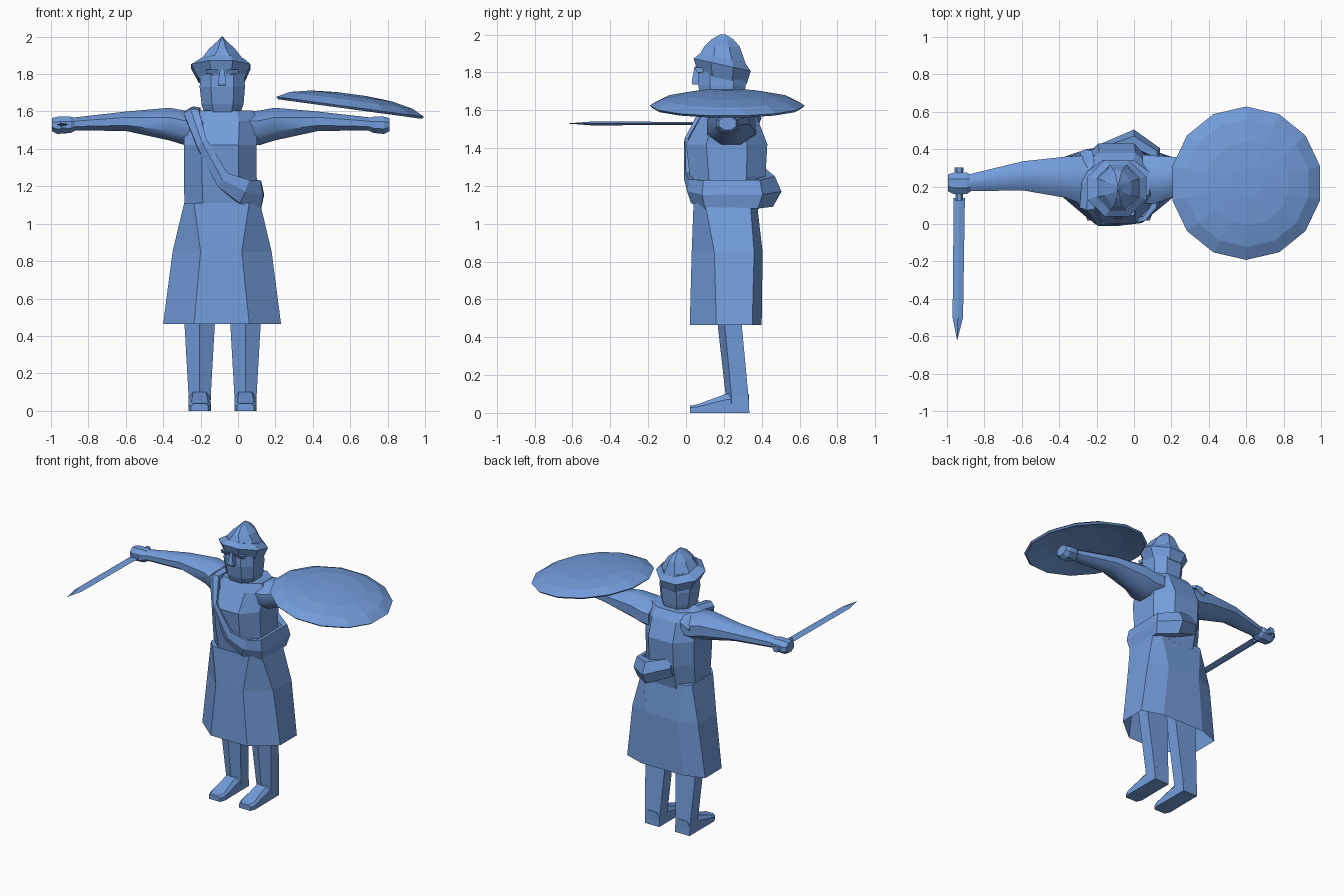
import bpy, bmesh, math
from mathutils import Vector

CX = -0.085  # body centre line
blue = bpy.data.materials.new("blue")
blue.diffuse_color = (0.17, 0.335, 0.71, 1)


def loft(name, rings, cap_start=True, cap_end=True, smooth=False):
    """Skin a list of equal-length point rings."""
    bm = bmesh.new()
    loops = [[bm.verts.new(p) for p in r] for r in rings]
    n = len(loops[0])
    for a, b in zip(loops, loops[1:]):
        for i in range(n):
            j = (i + 1) % n
            bm.faces.new((a[i], a[j], b[j], b[i]))
    if cap_start:
        bm.faces.new(loops[0][::-1])
    if cap_end:
        bm.faces.new(loops[-1])
    bmesh.ops.recalc_face_normals(bm, faces=bm.faces)
    me = bpy.data.meshes.new(name)
    bm.to_mesh(me)
    bm.free()
    me.materials.append(blue)
    ob = bpy.data.objects.new(name, me)
    bpy.context.collection.objects.link(ob)
    if smooth:
        bpy.ops.object.select_all(action='DESELECT')
        ob.select_set(True)
        bpy.context.view_layer.objects.active = ob
        bpy.ops.object.shade_smooth_by_angle(angle=math.radians(50))
    return ob


def octa(z, x0, x1, y0, y1, cx=0.25, cy=0.25):
    """Chamfered rectangle at height z; cx, cy are the chamfer fractions."""
    a, b = (x1 - x0) * cx, (y1 - y0) * cy
    return [(x0 + a, y0, z), (x1 - a, y0, z), (x1, y0 + b, z), (x1, y1 - b, z),
            (x1 - a, y1, z), (x0 + a, y1, z), (x0, y1 - b, z), (x0, y0 + b, z)]


def box(z, x0, x1, y0, y1):
    return [(x0, y0, z), (x1, y0, z), (x1, y1, z), (x0, y1, z)]


# Torso
loft("torso", [octa(1.07, -0.285, 0.11, 0.05, 0.38),
               octa(1.25, -0.29, 0.10, 0.02, 0.42),
               octa(1.42, -0.29, 0.10, 0.00, 0.43),
               octa(1.55, -0.285, 0.105, 0.07, 0.38),
               octa(1.605, -0.25, 0.08, 0.10, 0.34)])


# Skirt, open at the hem
def skirt_ring(z, f0, f1, s0, s1, yf, ya, yb, yk):
    return [(f0, yf, z), (f1, yf, z), (s1, ya, z), (s1, yb, z),
            (f1 + 0.02, yk, z), (f0 - 0.02, yk, z), (s0, yb, z), (s0, ya, z)]


loft("skirt", [skirt_ring(1.11, -0.235, 0.06, -0.288, 0.118, 0.04, 0.10, 0.34, 0.375),
               skirt_ring(0.85, -0.20, 0.02, -0.35, 0.18, 0.03, 0.15, 0.36, 0.405),
               skirt_ring(0.465, -0.235, 0.06, -0.40, 0.23, 0.02, 0.16, 0.35, 0.40)],
     cap_end=False)

# Legs with a front ridge, and wedge feet
for side, cx in (("left", -0.205), ("right", 0.04)):
    def leg_ring(z, w, yr, yf, yb):
        return [(cx, yr, z), (cx + w, yf, z), (cx + w, yb, z), (cx - w, yb, z), (cx - w, yf, z)]
    loft(side + "_leg", [leg_ring(0.0, 0.058, 0.21, 0.24, 0.335),
                         leg_ring(0.09, 0.06, 0.21, 0.24, 0.33),
                         leg_ring(0.62, 0.09, 0.15, 0.19, 0.28)])

    def foot_ring(y, w, wt, z):
        return [(cx - w, y, 0), (cx + w, y, 0), (cx + w, y, z * 0.7),
                (cx + wt, y, z), (cx - wt, y, z), (cx - w, y, z * 0.7)]
    loft(side + "_foot", [foot_ring(0.02, 0.045, 0.03, 0.038),
                          foot_ring(0.06, 0.06, 0.045, 0.045),
                          foot_ring(0.21, 0.058, 0.035, 0.10),
                          foot_ring(0.333, 0.056, 0.035, 0.10)])


# Arms, mirrored about the body centre
def arm_ring(d, y0, y1, z0, z1, s):
    yc, zc, ry, rz = (y0 + y1) / 2, (z0 + z1) / 2, (y1 - y0) / 2, (z1 - z0) / 2
    k = 1 / math.cos(math.pi / 8)
    return [(CX + s * d, yc + ry * k * math.cos((i + 0.5) * math.pi / 4),
             zc + rz * k * math.sin((i + 0.5) * math.pi / 4)) for i in range(8)]


for side, s in (("left", -1), ("right", 1)):
    e = 0.91 if s < 0 else 0.895
    loft(side + "_arm", [arm_ring(0.13, 0.11, 0.37, 1.42, 1.60, s),
                         arm_ring(0.20, 0.11, 0.365, 1.42, 1.605, s),
                         arm_ring(0.28, 0.14, 0.36, 1.445, 1.62, s),
                         arm_ring(0.51, 0.18, 0.335, 1.495, 1.60, s),
                         arm_ring(0.80, 0.175, 0.265, 1.50, 1.567, s)], smooth=True)
    loft(side + "_hand", [arm_ring(0.78, 0.18, 0.26, 1.50, 1.565, s),
                          arm_ring(0.81, 0.16, 0.275, 1.485, 1.572, s),
                          arm_ring(e - 0.03, 0.16, 0.275, 1.48, 1.572, s),
                          arm_ring(e, 0.175, 0.265, 1.495, 1.565, s)])

# Head and nose
loft("head", [octa(1.56, -0.17, 0.00, 0.11, 0.29),
              octa(1.64, -0.195, 0.03, 0.08, 0.305),
              octa(1.73, -0.205, 0.037, 0.065, 0.315),
              octa(1.86, -0.20, 0.03, 0.07, 0.30)])
loft("nose", [box(1.735, CX - 0.022, CX + 0.022, 0.035, 0.08),
              box(1.75, CX - 0.022, CX + 0.022, 0.03, 0.08),
              box(1.83, CX - 0.01, CX + 0.01, 0.045, 0.08)])
for sx in (-1, 1):  # brow ridges
    x = CX + sx * 0.055
    loft("brow", [box(1.80, x - 0.032, x + 0.032, 0.058, 0.09),
                  box(1.825, x - 0.032, x + 0.032, 0.045, 0.09)])


# Helmet: flared band tilted back, crested dome
def tilt(ring, k=0.22):
    return [(x, y, z - (y - 0.19) * k) for x, y, z in ring]


loft("helmet_band", [tilt(octa(1.765, -0.21, 0.035, 0.065, 0.32, 0.3, 0.3)),
                     tilt(octa(1.84, -0.25, 0.067, 0.04, 0.342, 0.3, 0.3)),
                     tilt(octa(1.875, -0.20, 0.03, 0.075, 0.315, 0.3, 0.3))])
loft("helmet_dome", [tilt(octa(1.86, -0.205, 0.035, 0.07, 0.32, 0.3, 0.3)),
                     octa(1.935, CX - 0.07, CX + 0.07, 0.095, 0.285, 0.35, 0.3),
                     octa(1.975, CX - 0.026, CX + 0.026, 0.135, 0.25, 0.3, 0.3),
                     octa(2.0, CX - 0.004, CX + 0.004, 0.18, 0.21)])

# Shoulder roll: (upper point, lower point, outward offset)
roll = [((-0.22, 0.37, 1.56), (-0.29, 0.37, 1.52), (0, 0.03, 0.02)),
        ((-0.20, 0.22, 1.60), (-0.28, 0.22, 1.585), (0, 0, 0.035)),
        ((-0.205, 0.09, 1.59), (-0.285, 0.10, 1.57), (-0.01, -0.02, 0.035)),
        ((-0.17, 0.01, 1.45), (-0.215, 0.02, 1.40), (0, -0.025, 0.01)),
        ((-0.055, 0.02, 1.27), (-0.11, 0.03, 1.20), (0, -0.035, 0)),
        ((0.05, 0.04, 1.235), (0.00, 0.05, 1.11), (0.015, -0.04, 0)),
        ((0.10, 0.11, 1.23), (0.10, 0.12, 1.075), (0.035, -0.03, 0)),
        ((0.10, 0.36, 1.23), (0.10, 0.35, 1.08), (0.04, 0.05, 0)),
        ((0.00, 0.41, 1.25), (0.00, 0.40, 1.09), (0.0, 0.10, 0)),
        ((-0.17, 0.38, 1.30), (-0.18, 0.38, 1.17), (0, 0.05, 0))]
rings = []
for u, l, n in roll:
    u, l, n = Vector(u), Vector(l), Vector(n)
    rings.append([u, u + n * 0.6, (u + l) / 2 + n, l + n * 0.6, l])
loft("shoulder_roll", rings)


# Shield: thin 14-sided dish tipped outward
def shield_ring(r, h):
    return [(0.6 + 0.405 * r * math.sin(i * math.tau / 14) + h * 0.13,
             0.218 + 0.41 * r * math.cos(i * math.tau / 14),
             1.625 - 0.055 * r * math.sin(i * math.tau / 14) + h) for i in range(14)]


loft("shield", [shield_ring(0.3, 0.045), shield_ring(0.62, 0.03), shield_ring(0.97, -0.012),
                shield_ring(1, 0.0), shield_ring(0.83, 0.035),
                shield_ring(0.55, 0.058), shield_ring(0.2, 0.068)])


# Sword: flat diamond blade, grip and pommel
def blade_ring(y, x, w, t):
    return [(x - w, y, 1.53), (x, y, 1.53 - t), (x + w, y, 1.53), (x, y, 1.53 + t)]


loft("sword_blade", [blade_ring(0.14, -0.934, 0.03, 0.008),
                     blade_ring(-0.5, -0.942, 0.028, 0.01),
                     blade_ring(-0.62, -0.945, 0.001, 0.001)])


def grip_ring(y, r):
    return [(-0.935 + r * math.cos(i * math.tau / 6), y, 1.53 + r * math.sin(i * math.tau / 6))
            for i in range(6)]


loft("sword_grip", [grip_ring(0.125, 0.02), grip_ring(0.285, 0.02)])
loft("sword_pommel", [grip_ring(0.28, 0.024), grip_ring(0.303, 0.024)])
